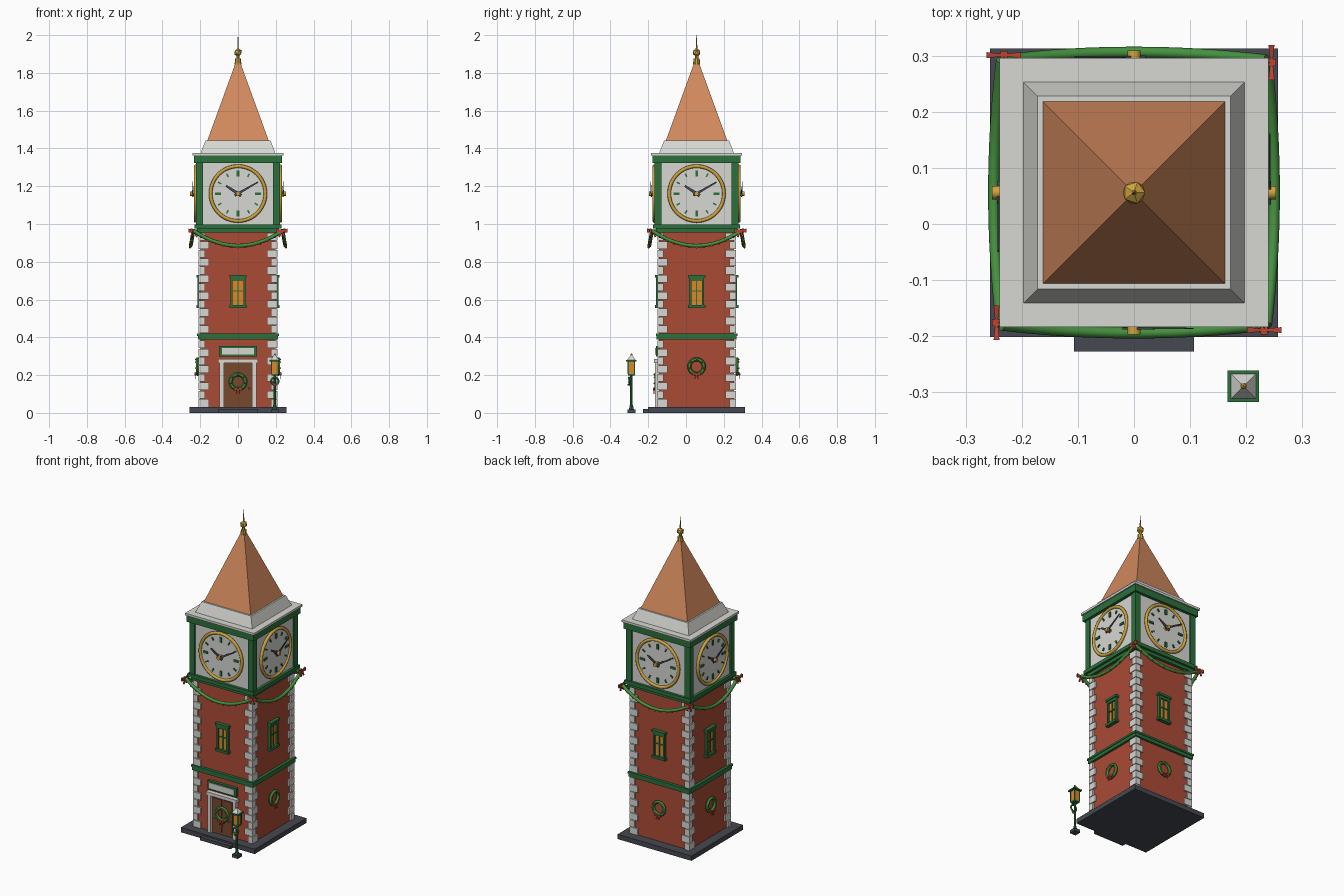
import bpy, bmesh, math
from mathutils import Matrix, Vector

if "Cube" in bpy.data.objects:
    bpy.data.objects.remove(bpy.data.objects["Cube"])

CY = 0.056                                   # tower centre on y
T = Matrix.Translation
R = Matrix.Rotation
I = Matrix.Identity(4)


def material(name, r, g, b):
    m = bpy.data.materials.new(name)
    m.diffuse_color = (r, g, b, 1)
    m.use_nodes = True
    m.node_tree.nodes["Principled BSDF"].inputs["Base Color"].default_value = m.diffuse_color
    return m


BRICK = material("brick red", .41, .07, .037)
STONE = material("pale stone", .68, .68, .65)
GREEN = material("trim green", .025, .16, .045)
LEAF = material("leaf green", .06, .28, .05)
GOLD = material("gold", .62, .37, .05)
COPPER = material("copper", .64, .25, .11)
SLATE = material("dark slate", .06, .065, .08)
WOOD = material("door brown", .19, .065, .025)
AMBER = material("amber glass", .70, .25, .025)
RED = material("ribbon red", .52, .055, .035)

TOWER = T((0, CY, 0))
SIDES = [TOWER @ R(k * math.pi / 2, 4, 'Z') for k in range(4)]   # front, right, back, left
FRONT = SIDES[:1]


def box(bm, M, x0, x1, y0, y1, z0, z1, taper=1.0):
    """Box between limits; taper scales the top."""
    vs = bmesh.ops.create_cube(bm, size=1)['verts']
    for v in vs:
        k = taper if v.co.z > 0 else 1
        v.co = M @ Vector(((x0 + x1) / 2 + v.co.x * (x1 - x0) * k,
                           (y0 + y1) / 2 + v.co.y * (y1 - y0) * k,
                           (z0 + z1) / 2 + v.co.z * (z1 - z0)))


def block(bm, M, h, z0, z1, taper=1.0):
    box(bm, M, -h, h, -h, h, z0, z1, taper)


def rod(bm, M, r0, r1, length, seg):
    """Cylinder or cone along local z, starting at the origin."""
    bmesh.ops.create_cone(bm, cap_ends=True, segments=seg, radius1=r0, radius2=r1,
                          depth=length, matrix=M @ T((0, 0, length / 2)))


def ball(bm, M, r, sub=1):
    bmesh.ops.create_icosphere(bm, subdivisions=sub, radius=r, matrix=M)


def tube(bm, M, points, r, n=8, closed=False):
    """Round tube through points, on paths seen from the front."""
    rings, count = [], len(points)
    for i, p in enumerate(points):
        a = points[(i - 1) % count] if closed or i else p
        b = points[(i + 1) % count] if closed or i < count - 1 else p
        t = (Vector(b) - Vector(a)).normalized()
        u = t.cross(Vector((0, 1, 0))).normalized()
        w = t.cross(u)
        rings.append([bm.verts.new(M @ (Vector(p) + r * (u * math.cos(j * math.tau / n) +
                      w * math.sin(j * math.tau / n)))) for j in range(n)])
    for i in range(count if closed else count - 1):
        a, b = rings[i], rings[(i + 1) % count]
        for j in range(n):
            bm.faces.new((a[j], a[(j + 1) % n], b[(j + 1) % n], b[j]))
    if not closed:
        bm.faces.new(rings[0])
        bm.faces.new(rings[-1])


def circle(x, y, z, r, n):
    return [(x + r * math.sin(i * math.tau / n), y, z + r * math.cos(i * math.tau / n)) for i in range(n)]


def bow(bm, M, s):
    """Ribbon bow of half width s, facing -y."""
    box(bm, M, -s * .2, s * .2, -s * .25, s * .2, -s * .2, s * .2)
    for d in (-1, 1):
        box(bm, M @ R(d * math.pi / 2, 4, 'Y') @ T((0, 0, s)) @ R(math.pi, 4, 'Y'),
            -s * .35, s * .35, -s * .17, s * .17, 0, s, .4)
        box(bm, M @ R(d * -.4, 4, 'Y'), -s * .15, s * .15, -s * .1, s * .1, -s * 1.2, 0)


def make(name, mat, build, frames=(I,), smooth=False):
    """One object: run build(bm, frame) for every frame."""
    bm = bmesh.new()
    for M in frames:
        build(bm, M)
    bmesh.ops.recalc_face_normals(bm, faces=bm.faces)
    me = bpy.data.meshes.new(name)
    bm.to_mesh(me)
    bm.free()
    me.materials.append(mat)
    ob = bpy.data.objects.new(name, me)
    bpy.context.collection.objects.link(ob)
    if smooth:
        bpy.ops.object.select_all(action='DESELECT')
        ob.select_set(True)
        bpy.context.view_layer.objects.active = ob
        bpy.ops.object.shade_smooth_by_angle(angle=math.radians(50))
    return ob


def make_boxes(name, mat, limits, frames=(I,)):
    make(name, mat, lambda bm, M: [box(bm, M, *l) for l in limits], frames)


# Base, step and brick shaft
make("base_slab", SLATE, lambda bm, M: block(bm, M, .257, 0, .03), FRONT)
make_boxes("door_step", SLATE, [(-.107, .107, -.283, -.25, 0, .02)], FRONT)
make("brick_shaft", BRICK, lambda bm, M: block(bm, M, .198, .03, .965), FRONT)


# Corner stones, alternating long and short
def quoins(bm, M):
    for z0, n in ((.03, 8), (.42, 12)):
        for i in range(n):
            z = z0 + i * .0445
            a, b = (.055, .033) if i % 2 else (.033, .055)
            box(bm, M, .208 - a, .208, -.208, -.208 + b, z + .002, z + .0425)


make("corner_stones", STONE, quoins, SIDES)

# Horizontal green bands
make("middle_band", GREEN, lambda bm, M: (block(bm, M, .212, .388, .408),
                                          block(bm, M, .216, .408, .42)), FRONT)
make("clock_stage_ledge", GREEN, lambda bm, M: (block(bm, M, .216, .955, .975),
                                                block(bm, M, .23, .975, .998)), FRONT)

# Clock stage
make("clock_stage", STONE, lambda bm, M: block(bm, M, .214, .998, 1.325), FRONT)
make_boxes("corner_posts", GREEN, [(.185, .222, -.222, -.185, .998, 1.325)], SIDES)
make("top_band", GREEN, lambda bm, M: block(bm, M, .233, 1.322, 1.365), FRONT)
make("cornice", STONE, lambda bm, M: block(bm, M, .24, 1.363, 1.377), FRONT)
make("roof_skirt", STONE, lambda bm, M: block(bm, M, .198, 1.375, 1.442, .87), FRONT)

# Clocks
CZ = 1.161
OUT = R(math.pi / 2, 4, 'X')                 # turns local z towards -y
make("clock_face", STONE, lambda bm, M: rod(bm, M @ T((0, -.212, CZ)) @ OUT, .148, .148, .012, 48), SIDES, True)
make("clock_ring", GOLD, lambda bm, M: tube(bm, M, circle(0, -.224, CZ, .145, 48), .0095, 8, True), SIDES, True)


def ticks(bm, M):
    for i in range(12):
        w, l = (.007, .032) if i % 3 == 0 else (.004, .02)
        box(bm, M @ T((0, 0, CZ)) @ R(i * math.pi / 6, 4, 'Y'), -w, w, -.230, -.222, .122 - l, .122)


def hands(bm, M):
    for deg, l, w, y in ((60, .12, .007, -.242), (-57, .075, .010, -.238)):
        box(bm, M @ T((0, y, CZ)) @ R(math.radians(deg), 4, 'Y'), -w, w, -.002, .002, -.02, l, .5)


make("clock_ticks", GREEN, ticks, SIDES)
make("clock_hands", SLATE, hands, SIDES)
make("clock_hub", GOLD, lambda bm, M: rod(bm, M @ T((0, -.222, CZ)) @ OUT, .012, .012, .031, 12), SIDES, True)

# Spire and finial
make("spire", COPPER, lambda bm, M: block(bm, M, .163, 1.44, 1.875, .03), FRONT)


def finial(bm, M):
    rod(bm, M @ T((0, 0, 1.845)), .019, .016, .03, 10)
    rod(bm, M @ T((0, 0, 1.87)), .009, .009, .03, 8)
    ball(bm, M @ T((0, 0, 1.908)), .0225)


make("finial", GOLD, finial, FRONT)
make("finial_spike", GOLD, lambda bm, M: rod(bm, M @ T((0, 0, 1.92)), .005, .001, .08, 6), FRONT)

# Windows
make_boxes("window_glass", AMBER, [(-.032, .032, -.206, -.19, .57, .715)], SIDES)
make_boxes("window_frame", GREEN, [
    (-.04, -.028, -.215, -.19, .565, .715), (.028, .04, -.215, -.19, .565, .715),
    (-.04, .04, -.215, -.19, .70, .718), (-.046, .046, -.221, -.19, .716, .73),
    (-.046, .046, -.221, -.19, .555, .57), (-.003, .003, -.211, -.19, .57, .70),
    (-.03, .03, -.211, -.19, .643, .649)], SIDES)

# Door, surround and sign board
make_boxes("door", WOOD, [(-.076, .076, -.204, -.19, .03, .267)] + [
    (x - .028, x + .028, -.208, -.2, z0, z1) for x in (-.036, .036)
    for z0, z1 in ((.045, .125), (.14, .25))], FRONT)
make_boxes("door_surround", STONE, [
    (-.098, -.075, -.22, -.19, .03, .265), (.075, .098, -.22, -.19, .03, .265),
    (-.106, .106, -.225, -.19, .265, .285)], FRONT)
make("door_knob", GOLD, lambda bm, M: ball(bm, M @ T((.06, -.212, .13)), .006), FRONT)
make_boxes("sign_frame", GREEN, [(-.1, .1, -.215, -.19, .298, .353)], FRONT)
make_boxes("sign_panel", STONE, [(-.086, .086, -.219, -.21, .308, .343)], FRONT)

# Wreaths on the door, the other three walls and the lamp post
LAMP = T((.195, -.289, 0))
WREATHS = [M @ T((0, -.214, .165 if k == 0 else .245)) for k, M in enumerate(SIDES)]
WREATHS.append(LAMP @ T((0, -.012, .168)) @ Matrix.Scale(.5, 4))


def berries(bm, M):
    for x, y, z in circle(0, -.009, 0, .038, 7):
        ball(bm, M @ T((x, y, z)), .005)


make("wreaths", LEAF, lambda bm, M: tube(bm, M, circle(0, 0, 0, .039, 16), .0105, 6, True), WREATHS, True)
make("wreath_berries", RED, berries, WREATHS)
make("wreath_bows", RED, lambda bm, M: bow(bm, M @ T((0, -.012, -.04)), .022), WREATHS)


# Garlands hung below the clock stage
def sag(t):
    k = 1 - t * t
    return (.236 * t, -.236 - .014 * k, .965 - .08 * k)


def garland_berries(bm, M, start):
    for i in range(start, 12, 2):
        x, y, z = sag(-1 + i / 6)
        ball(bm, M @ T((x, y - .004, z - .009)), .006)


make("garlands", LEAF, lambda bm, M: tube(bm, M, [sag(-1 + i / 8) for i in range(17)], .01, 8), SIDES, True)
make("garland_red_berries", RED, lambda bm, M: garland_berries(bm, M, 1), SIDES)
make("garland_gold_berries", GOLD, lambda bm, M: garland_berries(bm, M, 2), SIDES)
make("garland_bows", RED, lambda bm, M: bow(bm, M @ T((.232, -.245, .965)), .031), SIDES)

# Street lamp
make("lamp_foot", SLATE, lambda bm, M: block(bm, M, .021, 0, .018), [LAMP])


def lamp_post(bm, M):
    rod(bm, M @ T((0, 0, .018)), .013, .008, .025, 8)
    rod(bm, M @ T((0, 0, .04)), .007, .007, .16, 8)
    block(bm, M, .018, .197, .207)
    block(bm, M, .028, .272, .281)
    for x in (-.017, .017):
        for y in (-.017, .017):
            box(bm, M, x - .003, x + .003, y - .003, y + .003, .205, .273)


make("lamp_post", GREEN, lamp_post, [LAMP])
make("lamp_glass", AMBER, lambda bm, M: block(bm, M, .0165, .207, .272), [LAMP])
make("lamp_roof", STONE, lambda bm, M: block(bm, M, .022, .281, .306, .2), [LAMP])
make("lamp_finial", GOLD, lambda bm, M: ball(bm, M @ T((0, 0, .309)), .006), [LAMP])
